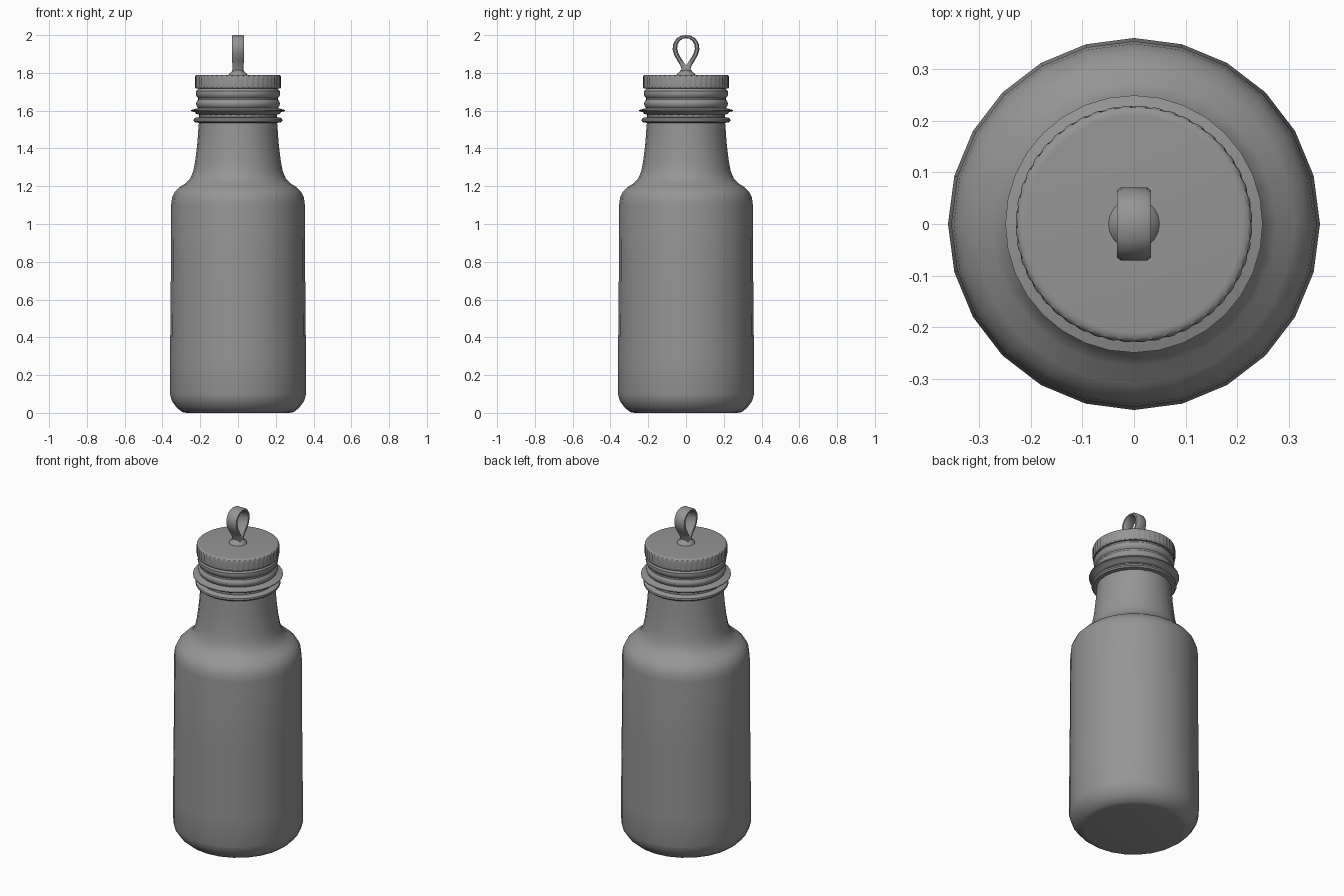
import bpy, bmesh, math

grey = bpy.data.materials.new("mid_grey")
grey.diffuse_color = (0.3, 0.3, 0.3, 1)


def finish(name, bm, angle=40):
    bmesh.ops.remove_doubles(bm, verts=bm.verts, dist=0.00005)
    bmesh.ops.recalc_face_normals(bm, faces=bm.faces)
    me = bpy.data.meshes.new(name)
    bm.to_mesh(me)
    bm.free()
    me.materials.append(grey)
    ob = bpy.data.objects.new(name, me)
    bpy.context.collection.objects.link(ob)
    bpy.ops.object.select_all(action='DESELECT')
    ob.select_set(True)
    bpy.context.view_layer.objects.active = ob
    bpy.ops.object.shade_smooth_by_angle(angle=math.radians(angle))
    return ob


def lathe(name, profile, sides, angle=40, ripple=None):
    """Revolve (radius, z) points; ripple(k, i) offsets the radius."""
    bm = bmesh.new()
    rings = []
    for k, (r, z) in enumerate(profile):
        ring = []
        for i in range(sides):
            a = 2 * math.pi * i / sides
            q = r + (ripple(k, i) if ripple else 0)
            ring.append(bm.verts.new((q * math.cos(a), q * math.sin(a), z)))
        rings.append(ring)
    for lo, hi in zip(rings, rings[1:]):
        for i in range(sides):
            j = (i + 1) % sides
            bm.faces.new((lo[i], lo[j], hi[j], hi[i]))
    bm.faces.new(rings[0][::-1])
    bm.faces.new(rings[-1])
    return finish(name, bm, angle)


# Bottle body with rounded base, shoulder and tapering neck
lathe("bottle_body", [
    (0.27, 0.0), (0.295, 0.004), (0.325, 0.028), (0.35, 0.062), (0.36, 0.10),
    (0.36, 0.27), (0.356, 0.7), (0.354, 1.10), (0.349, 1.14), (0.335, 1.17),
    (0.31, 1.195), (0.275, 1.217), (0.252, 1.243), (0.237, 1.28),
    (0.227, 1.33), (0.216, 1.42), (0.207, 1.54), (0.205, 1.60)], 24, 50)

# Lower bead and thin flange round the neck
lathe("neck_bead", [
    (0.205, 1.535), (0.228, 1.538), (0.235, 1.546), (0.234, 1.556),
    (0.224, 1.563), (0.205, 1.566)], 32)
lathe("neck_flange", [
    (0.205, 1.578), (0.222, 1.584), (0.228, 1.592), (0.249, 1.598),
    (0.249, 1.603), (0.228, 1.609), (0.205, 1.616)], 32)

# Threaded collar with two soft bulges
lathe("threaded_collar", [
    (0.205, 1.56), (0.207, 1.612), (0.217, 1.622), (0.222, 1.635),
    (0.220, 1.648), (0.211, 1.658), (0.211, 1.668), (0.220, 1.677),
    (0.223, 1.69), (0.222, 1.703), (0.213, 1.712), (0.211, 1.73)], 48)

# Screw cap with grip ridges round its side
lathe("screw_cap", [
    (0.205, 1.717), (0.222, 1.717), (0.227, 1.722), (0.229, 1.732),
    (0.229, 1.775), (0.226, 1.784), (0.219, 1.789), (0.21, 1.79)], 144, 40,
    lambda k, i: -0.005 if k in (3, 4) and i % 3 == 0 else 0)

# Small foot of the carrying loop
lathe("loop_foot", [
    (0.05, 1.788), (0.047, 1.797), (0.036, 1.803), (0.028, 1.815)], 20, 60)

# Teardrop carrying loop: outer and inner (y, z) pairs, mirrored in y
half = [((0.020, 1.795), (0.0, 1.838)), ((0.026, 1.832), (0.009, 1.852)),
        ((0.046, 1.865), (0.027, 1.879)), ((0.063, 1.895), (0.041, 1.904)),
        ((0.071, 1.925), (0.047, 1.928)), ((0.067, 1.956), (0.044, 1.952)),
        ((0.051, 1.982), (0.033, 1.970)), ((0.027, 1.996), (0.017, 1.981)),
        ((0.0, 2.0), (0.0, 1.984))]
pairs = half + [((-o[0], o[1]), (-n[0], n[1])) for o, n in half[-2::-1]]
bm = bmesh.new()
rows = []
for (oy, oz), (iy, iz) in pairs:
    w = 0.033 if oz > 1.85 else 0.028
    # rounded strap section: (across x, blend from outer to inner)
    section = [(-0.75, 0), (0.75, 0), (1, 0.25), (1, 0.75),
               (0.75, 1), (-0.75, 1), (-1, 0.75), (-1, 0.25)]
    rows.append([bm.verts.new((s * w, oy + (iy - oy) * t, oz + (iz - oz) * t))
                 for s, t in section])
for a, b in zip(rows, rows[1:] + rows[:1]):
    for i in range(8):
        j = (i + 1) % 8
        bm.faces.new((a[i], a[j], b[j], b[i]))
finish("carrying_loop", bm, 50)
